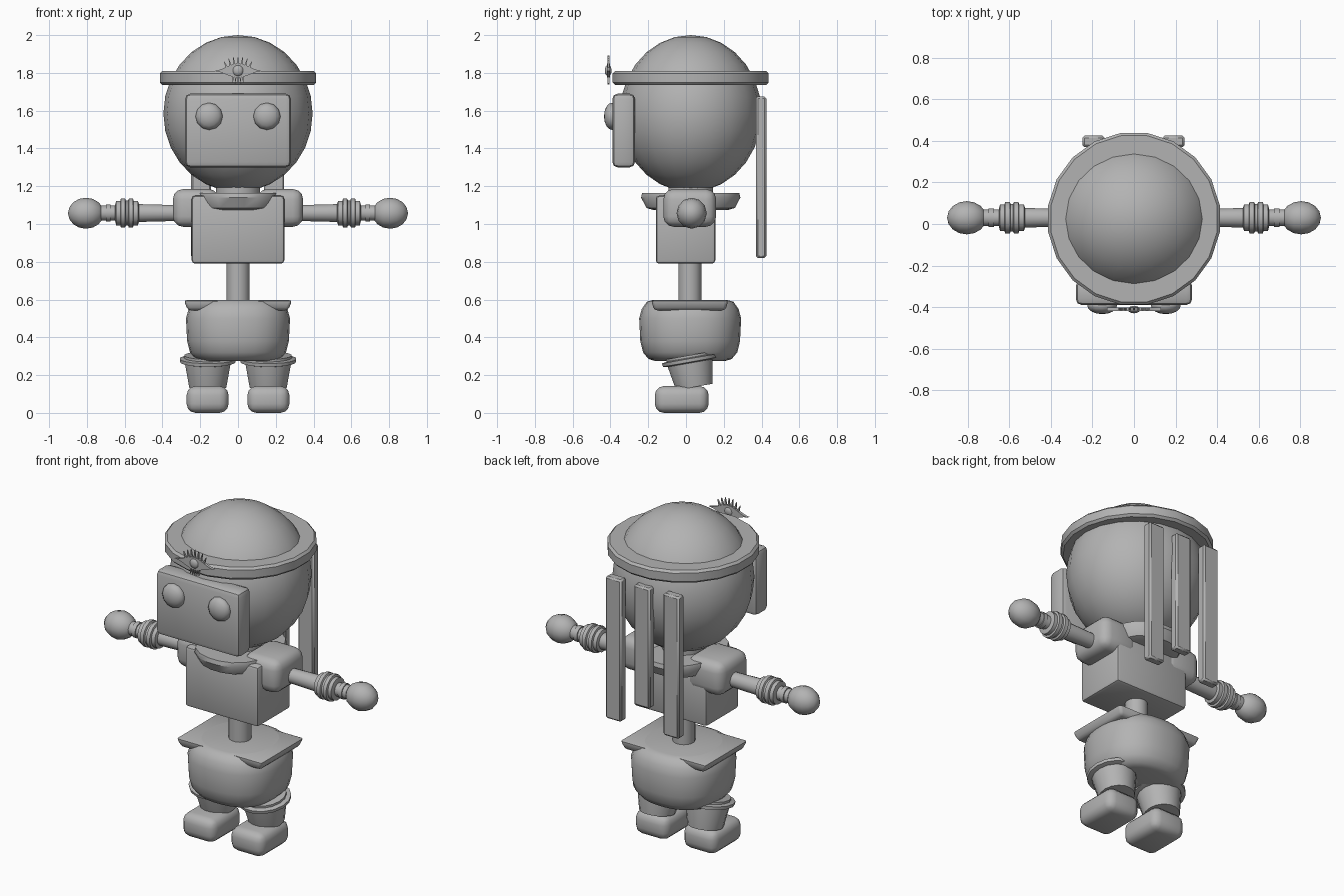
import bpy, bmesh, math
from mathutils import Matrix, Vector

if "Cube" in bpy.data.objects:
    bpy.data.objects.remove(bpy.data.objects["Cube"])

grey = bpy.data.materials.new("plain_grey")
grey.diffuse_color = (0.45, 0.45, 0.45, 1)
grey.use_nodes = True
grey.node_tree.nodes["Principled BSDF"].inputs["Base Color"].default_value = grey.diffuse_color
YC = 0.025  # the body axis sits slightly behind the centre


def finish(bm, name, angle=40):
    bmesh.ops.recalc_face_normals(bm, faces=bm.faces)
    me = bpy.data.meshes.new(name)
    bm.to_mesh(me)
    bm.free()
    ob = bpy.data.objects.new(name, me)
    bpy.context.collection.objects.link(ob)
    me.materials.append(grey)
    bpy.ops.object.select_all(action='DESELECT')
    ob.select_set(True)
    bpy.context.view_layer.objects.active = ob
    bpy.ops.object.shade_smooth_by_angle(angle=math.radians(angle))
    return ob


def box(name, lo, hi, bevel, segments=2, taper=1.0):
    """Bevelled box between two corners; taper scales the underside."""
    lo, hi = Vector(lo), Vector(hi)
    bm = bmesh.new()
    bmesh.ops.create_cube(bm, size=1)
    for v in bm.verts:
        k = taper if v.co.z < 0 else 1
        v.co = Vector((v.co.x * k, v.co.y * k, v.co.z)) * (hi - lo) + (lo + hi) / 2
    bmesh.ops.bevel(bm, geom=bm.edges[:], offset=bevel, segments=segments,
                    profile=0.5, affect='EDGES')
    return finish(bm, name)


def ball(name, loc, radii, u=16, v=12, turn=None):
    bm = bmesh.new()
    bmesh.ops.create_uvsphere(bm, u_segments=u, v_segments=v, radius=1)
    if turn:
        bmesh.ops.transform(bm, matrix=turn, verts=bm.verts)
    bmesh.ops.transform(bm, matrix=Matrix.Translation(loc) @ Matrix.Diagonal((*radii, 1)),
                        verts=bm.verts)
    return finish(bm, name, 60)


def lathe(name, profile, n, matrix, scale=(1, 1), power=2.0, closed=False, angle=40):
    """Turn (radius, height) points; power above 2 squares the outline."""
    bm = bmesh.new()
    rings = []
    for r, h in profile:
        ring = []
        for i in range(n):
            a = 2 * math.pi * (i + 0.5) / n
            c, s = math.cos(a), math.sin(a)
            k = (abs(c) ** power + abs(s) ** power) ** (-1 / power)
            ring.append(bm.verts.new((r * k * c * scale[0], r * k * s * scale[1], h)))
        rings.append(ring)
    pairs = list(zip(rings, rings[1:]))
    if closed:
        pairs.append((rings[-1], rings[0]))
    else:
        bm.faces.new(rings[0])
        bm.faces.new(rings[-1])
    for a, b in pairs:
        for i in range(n):
            j = (i + 1) % n
            bm.faces.new((a[i], a[j], b[j], b[i]))
    bmesh.ops.transform(bm, matrix=matrix, verts=bm.verts)
    return finish(bm, name, angle)


def plate(name, points, y0, y1, bevel=0.0):
    """Extrude an outline in the x-z plane from y0 to y1."""
    bm = bmesh.new()
    face = bm.faces.new([bm.verts.new((x, y0, z)) for x, z in points])
    new = bmesh.ops.extrude_face_region(bm, geom=[face])['geom']
    for v in new:
        if isinstance(v, bmesh.types.BMVert):
            v.co.y = y1
    return finish(bm, name, 30)


def at(x, y, z):
    return Matrix.Translation((x, y, z))


# Head and hat brim
ball("head", (0, YC, 1.585), (0.395, 0.375, 0.415), 20, 14)
lathe("hat_brim", [(0.30, 1.735), (0.405, 1.735), (0.418, 1.748), (0.418, 1.797),
                   (0.405, 1.81), (0.30, 1.81)], 20, at(0, YC, 0), closed=True)

# Face
box("face_plate", (-0.28, -0.39, 1.30), (0.28, -0.27, 1.69), 0.028, 2)
for s in (-1, 1):
    ball("eye", (s * 0.153, -0.392, 1.57), (0.072, 0.042, 0.072), 12, 8,
         Matrix.Rotation(math.pi / 2, 4, 'X'))

# Eye-shaped badge: lens, iris and lashes
curve = [(-0.13 + 0.26 * i / 12, 0.5 - 0.5 * math.cos(2 * math.pi * i / 12)) for i in range(13)]
outline = [(x, 1.81 + 0.04 * h) for x, h in curve]
outline += [(x, 1.81 - 0.035 * h) for x, h in curve[-2:0:-1]]
plate("badge_lens", outline, -0.418, -0.402)
ball("badge_iris", (0, -0.412, 1.812), (0.03, 0.018, 0.03), 12, 8)
for i in range(-3, 4):
    x, z = i * 0.02, 1.84 - 0.0012 * i * i
    tx, tz = i * 0.025, 1.892 - 0.003 * i * i
    plate("upper_lash", [(x - 0.007, z), (x + 0.007, z), (tx, tz)], -0.415, -0.405)
for i in range(-2, 3):
    x, tz = i * 0.012, 1.738 + 0.003 * abs(i)
    plate("lower_lash", [(x - 0.005, 1.785), (x + 0.005, 1.785), (x * 1.2, tz)], -0.415, -0.405)

# Hair strips at the back, the middle one shorter
for x, z in ((-0.195, 0.82), (0, 0.95), (0.19, 0.82)):
    box("hair_strip", (x - 0.053, 0.37, z), (x + 0.053, 0.425, 1.675), 0.01, 1)

# Torso, collar and neck
box("torso", (-0.245, -0.16, 0.79), (0.245, 0.155, 1.15), 0.018, 2)
lathe("collar", [(0.175, 1.075), (0.205, 1.085), (0.23, 1.14), (0.225, 1.165), (0.12, 1.165)],
      20, at(0, YC, 0), (1, 1.15), 2.3)
lathe("neck", [(0.12, 1.10), (0.12, 1.25)], 16, at(0, YC, 0))

# Shoulders, arms, bracelets and hands
for s in (-1, 1):
    x0, x1 = sorted((s * 0.10, s * 0.345))
    box("shoulder", (x0, -0.12, 0.985), (x1, 0.16, 1.185), 0.055, 3)
    along = at(0, 0.03, 1.058) @ Matrix.Rotation(s * math.pi / 2, 4, 'Y')
    lathe("arm", [(0.042, 0.30), (0.049, 0.56), (0.04, 0.64), (0.04, 0.74)], 16, along)
    lathe("bracelet", [(0.05, 0.525), (0.066, 0.53), (0.066, 0.553), (0.078, 0.556),
                       (0.078, 0.578), (0.068, 0.582), (0.068, 0.594), (0.078, 0.598),
                       (0.078, 0.62), (0.066, 0.623), (0.066, 0.645), (0.045, 0.65)], 16, along)
    lathe("wrist_band", [(0.046, 0.675), (0.046, 0.70)], 16, along)
    ball("hand", (s * 0.805, 0.03, 1.057), (0.095, 0.08, 0.082), 12, 8,
         Matrix.Rotation(math.pi / 2, 4, 'Y'))

# Waist, hips and skirt plate
lathe("waist", [(0.062, 0.55), (0.062, 0.82)], 16, at(0, 0.02, 0))
lathe("hips", [(0.19, 0.275), (0.225, 0.285), (0.255, 0.32), (0.27, 0.38), (0.276, 0.5),
               (0.262, 0.55), (0.235, 0.588), (0.20, 0.598)], 28, at(0, 0.022, 0),
      (1, 0.98), 2.4, angle=60)
box("skirt_plate", (-0.288, -0.185, 0.543), (0.288, 0.225, 0.597), 0.016, 2, 0.92)

# Legs leaning back, with flared cuffs, and feet
for s in (-1, 1):
    lean = at(s * 0.16, 0.02, 0.275) @ Matrix.Rotation(math.radians(10), 4, 'X')
    lathe("leg", [(0.10, -0.14), (0.125, 0.0), (0.125, 0.03)], 16, lean)
    lathe("leg_cuff", [(0.12, -0.012), (0.148, -0.006), (0.15, 0.012), (0.12, 0.018)], 16, lean)
    x0, x1 = sorted((s * 0.05, s * 0.272))
    box("foot", (x0, -0.165, 0.0), (x1, 0.12, 0.142), 0.048, 3)
